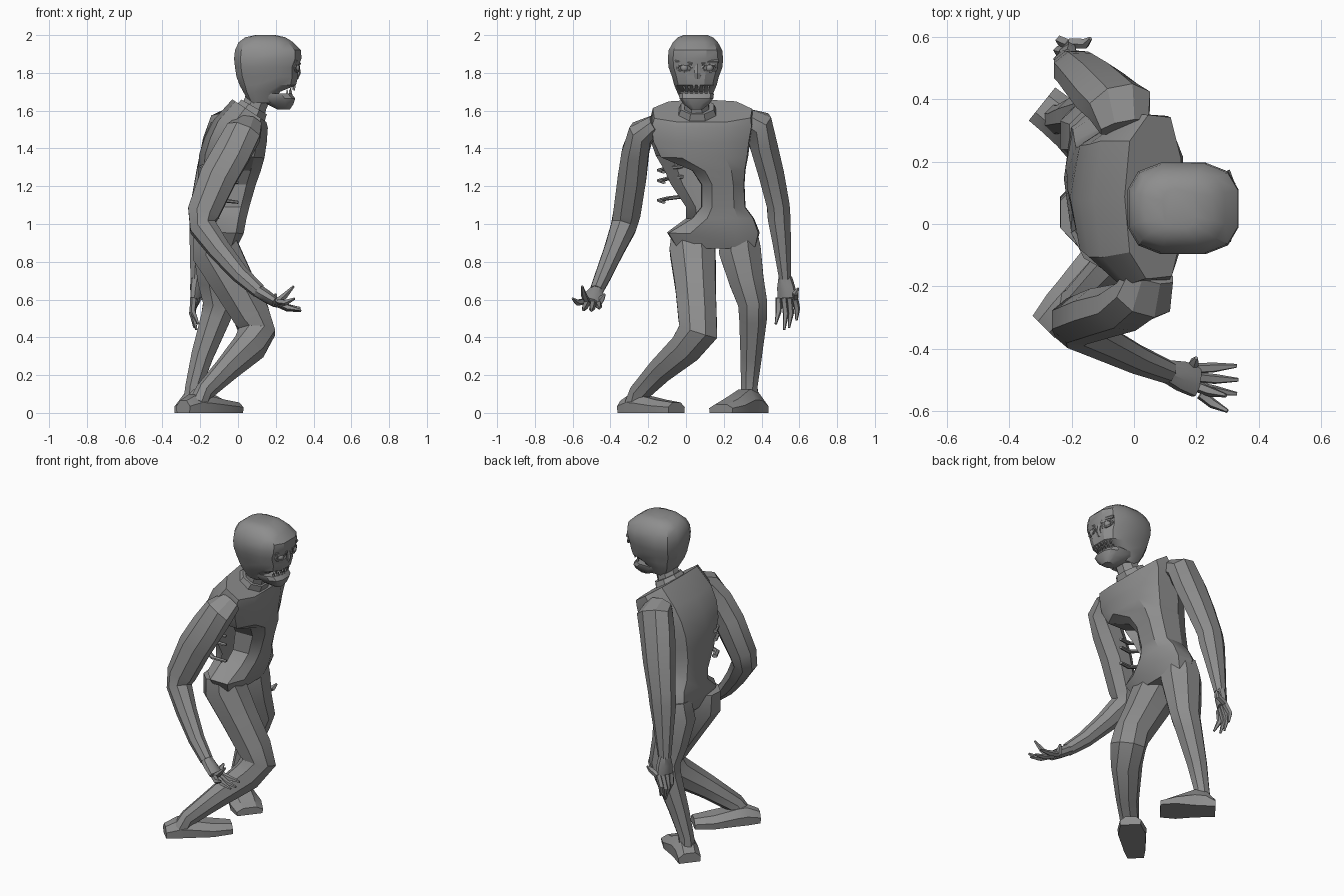
import bpy, bmesh, math
from mathutils import Vector, Matrix

skin = bpy.data.materials.new("grey_skin")
skin.diffuse_color = (0.27, 0.27, 0.27, 1)


def finish(bm, name):
    bmesh.ops.recalc_face_normals(bm, faces=bm.faces)
    me = bpy.data.meshes.new(name)
    bm.to_mesh(me)
    bm.free()
    ob = bpy.data.objects.new(name, me)
    bpy.context.collection.objects.link(ob)
    me.materials.append(skin)
    bpy.ops.object.select_all(action='DESELECT')
    ob.select_set(True)
    bpy.context.view_layer.objects.active = ob
    bpy.ops.object.shade_smooth_by_angle(angle=math.radians(30))
    return ob


def loft(name, rings, bm=None, gaps=()):
    """Skin equal-length point rings, cap both ends; gaps are (row, side) left open."""
    own = bm is None
    bm = bm or bmesh.new()
    rows = [[bm.verts.new(p) for p in r] for r in rings]
    n = len(rows[0])
    for j, (a, b) in enumerate(zip(rows, rows[1:])):
        for i in range(n):
            if (j, i) not in gaps:
                bm.faces.new((a[i], a[(i + 1) % n], b[(i + 1) % n], b[i]))
    bm.faces.new(rows[0][::-1])
    bm.faces.new(rows[-1])
    if own:
        return finish(bm, name)


def tube_rings(path, n=8, ref=(1, 0, 0)):
    """Rings along points (x, y, z, radius across, radius along ref)."""
    pts = [Vector(p[:3]) for p in path]
    rings = []
    for i, p in enumerate(path):
        t = (pts[min(i + 1, len(pts) - 1)] - pts[max(i - 1, 0)]).normalized()
        side = t.cross(Vector(ref)).normalized()
        up = side.cross(t)
        ra, rb = p[3] * 1.05, p[-1] * 1.05
        rings.append([pts[i] + side * ra * math.cos(a) + up * rb * math.sin(a)
                      for a in (math.tau * (k + .5) / n for k in range(n))])
    return rings


def tube(name, path, n=8, ref=(1, 0, 0)):
    return loft(name, tube_rings(path, n, ref))


def mix(a, b, t):
    return a + (b - a) * t


# Torso: back x/z, front x/z, y of right back, right front (torn side), left
def torso_ring(xb, zb, xf, zf, yb, yf, y1):
    mb, mf = (yb + y1) / 2, (yf + y1) / 2
    uv = [(0, mb), (.09, mix(mb, y1, .68)), (.42, y1), (.82, mix(mf, y1, .97)),
          (1, mix(mf, y1, .48)), (1, mix(mf, yf, .5)), (.84, mix(mf, yf, .97)),
          (.45, yf), (.38, yb), (.09, mix(mb, yb, .68))]
    return [(mix(xb, xf, u), v, mix(zb, zf, u)) for u, v in uv]


# The torn side stays open between the front and back walls
loft("torso", [torso_ring(*s) for s in (
    (-.19, .875, -.01, .87, -.05, -.05, .37),
    (-.225, .96, .03, .95, -.10, -.10, .39),
    (-.22, 1.03, .045, 1.03, .0, .03, .36),
    (-.215, 1.09, .06, 1.09, .0, .08, .315),
    (-.215, 1.21, .095, 1.21, -.08, .08, .31),
    (-.21, 1.29, .12, 1.28, -.115, .03, .315),
    (-.205, 1.37, .14, 1.35, -.16, -.14, .33),
    (-.175, 1.46, .152, 1.43, -.19, -.18, .34),
    (-.13, 1.55, .158, 1.51, -.195, -.19, .355),
    (-.03, 1.66, .15, 1.54, -.175, -.175, .35))],
    gaps=[(j, 7) for j in range(2, 6)])

# Exposed ribs on the torn side
for i, z in enumerate((1.285, 1.23, 1.125)):
    tube(f"rib_{i + 1}", [(-.19, -.02, z + .02, .016, .01), (-.15, -.10, z + .01, .016, .01),
                          (-.08, -.14, z, .016, .01), (.0, -.12, z - .01, .012, .008)],
         6, (0, 0, 1))

# Neck and collar
tube("neck", [(.05, .06, 1.54, .085), (.09, .055, 1.63, .065), (.13, .05, 1.74, .07)])
tube("collar", [(.045, .06, 1.55, .12, .10), (.085, .06, 1.62, .09, .08)])

# Arms
tube("left_arm", [
    (-.03, .31, 1.555, .06, .08), (-.045, .38, 1.53, .08, .105), (-.085, .41, 1.42, .075, .107),
    (-.125, .45, 1.27, .07, .098), (-.17, .488, 1.10, .062, .083), (-.18, .493, 1.03, .062, .08),
    (-.195, .507, .90, .05, .063), (-.215, .525, .71, .033, .038)])
tube("right_arm", [
    (.055, -.16, 1.53, .05, .075), (.03, -.235, 1.485, .07, .097), (-.03, -.268, 1.38, .074, .10),
    (-.105, -.285, 1.25, .078, .10), (-.183, -.312, 1.06, .075, .087), (-.187, -.33, .985, .07, .072),
    (-.10, -.38, .865, .055, .06), (.01, -.435, .735, .045, .047), (.11, -.475, .645, .036, .037)])


# Hands: a flat palm and tapering bent fingers
def hand(side, wrist, knuckle, across, flat, fingers):
    w, k, a, f = map(Vector, (wrist, knuckle, across, flat))
    bm = bmesh.new()
    loft("", tube_rings([(*w, .034, .034), (*w.lerp(k, .5), .048, .032), (*k, .052, .025)], 8, f), bm)
    for off, bend, tip in fingers:
        root, tip = k + a * off, Vector(tip)
        mid = root.lerp(tip, .5) + f * bend
        loft("", tube_rings([(*root, .017), (*mid, .016), (*tip, .006)], 5, f), bm)
    finish(bm, side + "_hand")


hand("right", (.10, -.47, .65), (.20, -.505, .585), (.3, -.9, .1), (.3, .2, .9), (
    (-.045, -.005, (.33, -.455, .555)), (-.015, -.01, (.335, -.50, .54)),
    (.02, -.01, (.33, -.545, .545)), (.045, -.015, (.30, -.60, .605)),
    (.02, -.01, (.295, -.55, .67)), (-.05, .0, (.20, -.43, .63))))
hand("left", (-.215, .525, .72), (-.22, .535, .61), (.3, .9, 0), (-.9, .4, 0), (
    (-.05, .02, (-.21, .475, .47)), (-.018, .022, (-.22, .52, .44)),
    (.015, .022, (-.23, .545, .45)), (.045, .02, (-.23, .585, .49)),
    (.05, -.02, (-.14, .595, .66))))

# Legs
tube("right_leg", [
    (-.13, .03, .95, .11, .11), (-.12, .035, .86, .125, .13), (-.015, .05, .67, .11, .112),
    (.07, .06, .52, .105, .102), (.10, .065, .43, .108, .10), (.06, .005, .35, .09, .088),
    (-.06, -.13, .23, .07, .064), (-.18, -.245, .11, .055, .047), (-.21, -.265, .05, .06, .05)])
tube("left_leg", [
    (-.11, .28, .96, .10, .10), (-.12, .285, .86, .115, .12), (-.11, .32, .70, .095, .105),
    (-.095, .353, .58, .08, .092), (-.12, .355, .50, .075, .08), (-.19, .345, .30, .058, .06),
    (-.235, .335, .14, .045, .045), (-.24, .335, .07, .05, .05)])


# Feet: flat-soled wedges from heel to toe
def foot(name, heel, toe, sections):
    h, t = Vector((*heel, 0)), Vector((*toe, 0))
    s = Vector((0, 0, 1)).cross((t - h).normalized())
    up = Vector((0, 0, 1))
    shape = ((-.95, 0), (.95, 0), (1, .55), (.5, 1), (-.5, 1), (-1, .55))
    loft(name, [[h.lerp(t, f) + s * w * a + up * z * b for a, b in shape] for f, w, z in sections])


foot("right_foot", (-.29, -.33), (-.015, -.05),
     ((0, .05, .065), (.2, .065, .10), (.35, .07, .095), (.7, .085, .07), (1, .062, .055)))
foot("left_foot", (-.295, .385), (-.045, .185),
     ((0, .068, .06), (.18, .07, .12), (.38, .075, .125), (.72, .095, .075), (1, .08, .045)))


# Head: rounded-square rings (z, back x, front x, half width)
def head_rings(rows, cy=.05, n=12, power=.68):
    rings = []
    for z, xb, xf, hw in rows:
        ring = []
        for k in range(n):
            a = math.tau * (k + .5) / n
            c, s = math.cos(a), math.sin(a)
            ring.append(((xb + xf) / 2 + (xf - xb) / 2 * math.copysign(abs(c) ** power, c),
                         cy + hw * math.copysign(abs(s) ** power, s), z))
        rings.append(ring)
    return rings


loft("skull", head_rings((
    (1.64, .06, .19, .07), (1.70, .025, .225, .10), (1.735, .005, .31, .115),
    (1.78, -.012, .322, .127), (1.83, -.02, .322, .146), (1.875, -.025, .34, .15),
    (1.92, -.02, .338, .145), (1.962, .0, .295, .122),
    (1.988, .035, .255, .095), (2.0, .09, .20, .065))))
loft("lower_jaw", head_rings((
    (1.605, .21, .275, .03), (1.635, .15, .295, .07), (1.665, .11, .305, .092),
    (1.69, .10, .285, .095)), .055))

# Teeth along both jaws
bm = bmesh.new()
for i in range(6):
    y = .055 + (i - 2.5) * .026
    x = .30 - .0035 * (i - 2.5) ** 2
    for z, tip, dx in ((1.74, 1.708, 0), (1.68, 1.712, -.018)):
        loft("", tube_rings([(x + dx, y, z, .01), (x + dx, y, tip, .003)], 4), bm)
finish(bm, "teeth")


# Nose, eyes, lids and brows follow the curve of the face
def face_x(y):
    return .322 - 2.0 * (y - .055) ** 2


tube("nose", [(.312, .06, 1.85, .012, .012), (.318, .06, 1.80, .018, .014),
              (.308, .06, 1.77, .022, .01)], 6)
for side, s in (("left", 1), ("right", -1)):
    y = .058 + s * .066
    bm = bmesh.new()
    bmesh.ops.create_icosphere(bm, subdivisions=2, radius=.022,
                               matrix=Matrix.Translation((face_x(y) - .008, y, 1.826)))
    finish(bm, side + "_eye")
    loop = [(face_x(p), p, 1.826 + .02 * math.sin(a)) for a, p in
            ((a, y + .04 * math.cos(a)) for a in (math.tau * k / 8 for k in range(8)))]
    bm = bmesh.new()
    for a, b in zip(loop, loop[1:] + loop[:1]):
        loft("", tube_rings([(*a, .006), (*b, .006)], 5), bm)
    finish(bm, side + "_eyelids")
    tube(side + "_brow", [(face_x(.058 + s * k), .058 + s * k, z, .010, .012)
                          for k, z in ((.025, 1.848), (.066, 1.862), (.112, 1.862))], 6)
